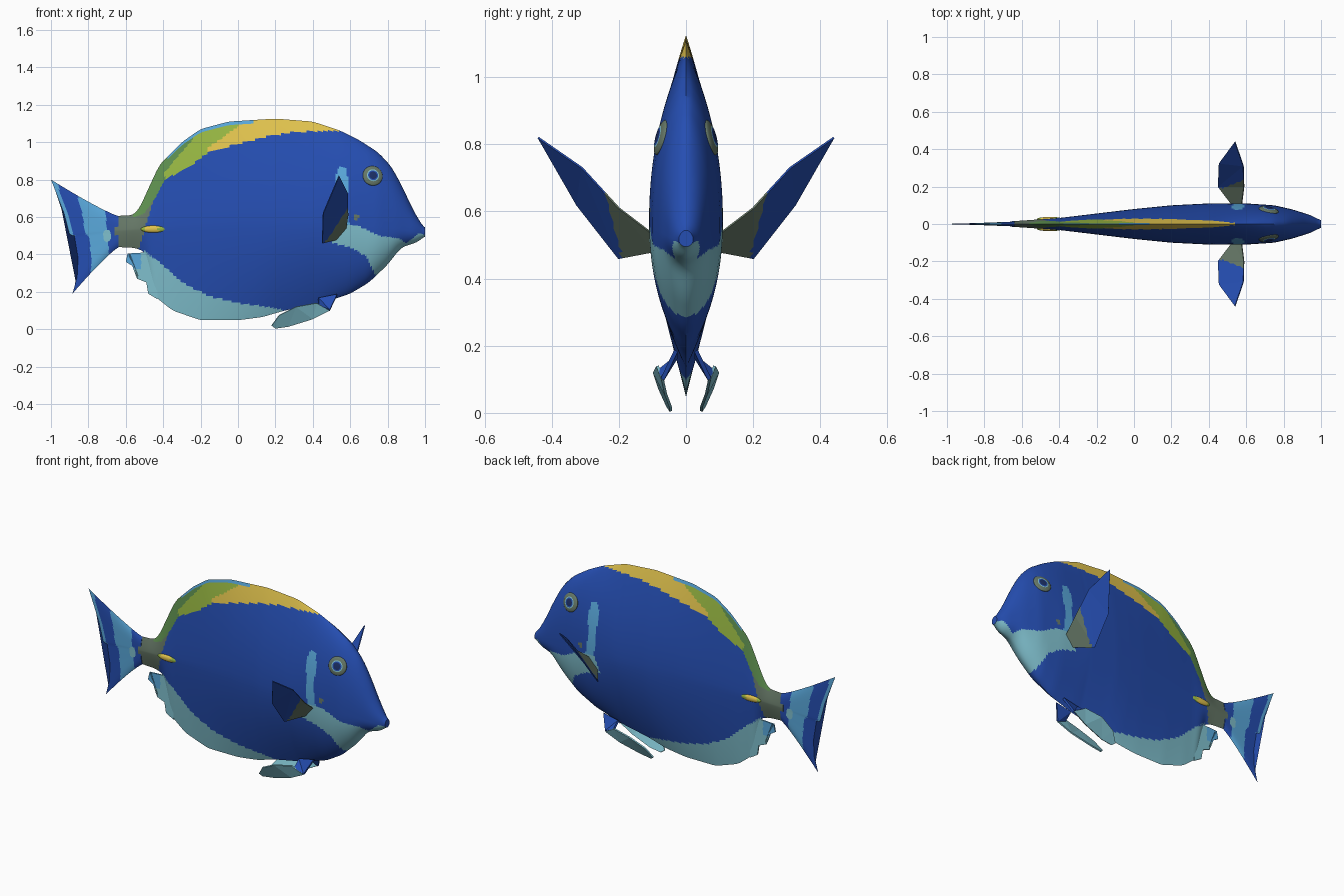
import bpy, bmesh, math
from mathutils import Vector

if "Cube" in bpy.data.objects:
    bpy.data.objects.remove(bpy.data.objects["Cube"])


def make_material(name, hexcode):
    rgb = [int(hexcode[k:k + 2], 16) / 255 for k in (0, 2, 4)]
    color = [((c + 0.055) / 1.055) ** 2.4 for c in rgb] + [1]
    mat = bpy.data.materials.new(name)
    mat.use_nodes = True
    mat.diffuse_color = color
    bsdf = mat.node_tree.nodes["Principled BSDF"]
    bsdf.inputs["Base Color"].default_value = color
    bsdf.inputs["Roughness"].default_value = 0.7
    return mat


PALETTE = [("royal blue", "254EB2"), ("yellow", "E2C44E"), ("lime green", "98B843"),
           ("leaf green", "5F9150"), ("pale teal", "80C0CE"), ("sky blue", "5AA9DC"),
           ("olive grey", "667867"), ("dark navy", "1B2F66")]
BLUE, YELLOW, LIME, GREEN, PALE, SKY, OLIVE, NAVY = range(len(PALETTE))
MATERIALS = [make_material(*entry) for entry in PALETTE]


def finish(name, bm, rule, smooth=True):
    """Turn a bmesh into an object and colour each face by a rule on its centre."""
    bmesh.ops.recalc_face_normals(bm, faces=bm.faces)
    for face in bm.faces:
        face.material_index = rule(face.calc_center_median())
        face.smooth = smooth
    mesh = bpy.data.meshes.new(name)
    bm.to_mesh(mesh)
    bm.free()
    for mat in MATERIALS:
        mesh.materials.append(mat)
    if smooth:
        mesh.set_sharp_from_angle(angle=math.radians(40))
    obj = bpy.data.objects.new(name, mesh)
    bpy.context.collection.objects.link(obj)
    return obj


def loft(name, rings, rule):
    """Skin a list of closed rings and cap both ends."""
    bm = bmesh.new()
    rows = [[bm.verts.new(p) for p in ring] for ring in rings]
    n = len(rows[0])
    for a, b in zip(rows, rows[1:]):
        for j in range(n):
            k = (j + 1) % n
            bm.faces.new((a[j], a[k], b[k], b[j]))
    bm.faces.new(rows[0])
    bm.faces.new(rows[-1])
    return finish(name, bm, rule)


def plate(name, points, rule, side=1, thickness=0.008):
    bm = bmesh.new()
    bm.faces.new([bm.verts.new((x, y * side, z)) for x, y, z in points])
    bmesh.ops.triangulate(bm, faces=bm.faces)
    bmesh.ops.subdivide_edges(bm, edges=bm.edges, cuts=7, use_grid_fill=True)
    obj = finish(name, bm, rule, smooth=False)
    mod = obj.modifiers.new("thickness", "SOLIDIFY")
    mod.thickness, mod.offset = thickness, 0


def interp(table, x):
    if x <= table[0][0]:
        return table[0][1]
    for (x0, v0), (x1, v1) in zip(table, table[1:]):
        if x <= x1:
            return v0 + (v1 - v0) * (x - x0) / (x1 - x0)
    return table[-1][1]


def soft(table, x, r=0.02):
    return sum(interp(table, x + d * r) for d in (-1, -0.5, 0, 0.5, 1)) / 5


def inside(poly, x, z):
    hit = False
    for (x0, z0), (x1, z1) in zip(poly, poly[1:] + poly[:1]):
        if (z0 > z) != (z1 > z) and x < x0 + (x1 - x0) * (z - z0) / (z1 - z0):
            hit = not hit
    return hit


# Body profile: back, belly, half width and height of the widest line
TOP = [(-0.66, 0.605), (-0.56, 0.61), (-0.53, 0.64), (-0.48, 0.75), (-0.42, 0.88), (-0.3, 1.0),
       (-0.2, 1.07), (-0.05, 1.11), (0.2, 1.126), (0.4, 1.11), (0.55, 1.06), (0.65, 1.01),
       (0.75, 0.945), (0.82, 0.87), (0.88, 0.76), (0.93, 0.65), (0.97, 0.58), (1.0, 0.535)]
BOTTOM = [(-0.66, 0.44), (-0.55, 0.435), (-0.49, 0.41), (-0.45, 0.18), (-0.35, 0.1), (-0.2, 0.048),
          (0, 0.048), (0.13, 0.065), (0.25, 0.1), (0.45, 0.14), (0.6, 0.19), (0.7, 0.25),
          (0.8, 0.345), (0.87, 0.435), (0.91, 0.45), (0.96, 0.465), (1.0, 0.5)]
WIDTH = [(-0.66, 0.014), (-0.4, 0.032), (-0.2, 0.056), (0, 0.08), (0.2, 0.1), (0.4, 0.11),
         (0.6, 0.11), (0.75, 0.1), (0.85, 0.077), (0.95, 0.045), (1.0, 0.018)]
MIDDLE = [(-0.66, 0.525), (0, 0.57), (0.6, 0.57), (0.85, 0.54), (1.0, 0.515)]


def half_width(x, s):
    head = min(1, max(0, (x - 0.4) / 0.3))
    power = interp([(-0.4, 1.4), (0.1, 1.8)], x) + 0.4 * head
    return soft(WIDTH, x) * max(0, 1 - abs(s) ** power) ** (1 - 0.4 * head)


def body_ring(x, n=72):
    mid, top, low = interp(MIDDLE, x), soft(TOP, x), soft(BOTTOM, x)
    points = []
    for k in range(n + 1):
        t = 2 * k / n - 1
        s = 0.6 * t + 0.4 * math.sin(t * math.pi / 2)
        z = mid + s * ((top - mid) if s > 0 else (mid - low))
        points.append((x, half_width(x, s), z))
    return points + [(x, -y, z) for x, y, z in points[-2:0:-1]]


# Painted regions of the body
DORSAL = [(-0.55, 0.6), (-0.5, 0.62), (-0.45, 0.69), (-0.39, 0.8), (-0.26, 0.87), (-0.15, 0.95),
          (0, 0.99), (0.15, 1.03), (0.3, 1.055), (0.55, 1.06)]
ANAL = [(-0.5, 0.42), (-0.42, 0.36), (-0.3, 0.25), (-0.15, 0.175), (0, 0.14), (0.15, 0.12), (0.25, 0.1)]
CHEEK = [(0.5, 0.46), (0.54, 0.56), (0.65, 0.55), (0.75, 0.5), (0.86, 0.485), (0.9, 0.46),
         (0.97, 0.515), (1.01, 0.5), (0.95, 0.4), (0.76, 0.2), (0.73, 0.3), (0.69, 0.385), (0.6, 0.44)]
GILL = [(0.52, 0.82), (0.545, 0.87), (0.575, 0.86), (0.59, 0.8), (0.58, 0.66), (0.6, 0.54), (0.54, 0.54)]


def body_rule(c):
    x, z = c.x, c.z
    if -0.56 < x < 0.56 and z > interp(DORSAL, x):
        if -0.38 < x < 0.08 and z > soft(TOP, x) - 0.016:
            return SKY
        if x > -0.16 + 1.4 * max(0, z - 0.97):
            return YELLOW
        return LIME if x > -0.4 + 0.85 * abs(z - 0.83) else GREEN
    if -0.5 < x < 0.25 and z < interp(ANAL, x):
        return PALE
    if inside(CHEEK, x, z):
        return PALE
    if inside(GILL, x, z):
        return SKY
    if math.hypot(x - 0.63, z - 0.6) < 0.017:
        return OLIVE
    return OLIVE if x < -0.5 + 0.3 * (z - 0.53) else BLUE


loft("body", [body_ring(-0.66 + 1.66 * i / 170) for i in range(171)], body_rule)

# Tail fin, fanning from its root to a notched trailing edge
TRAIL_X = [(0, -0.885), (0.2, -0.86), (0.35, -0.855), (0.5, -0.875), (0.53, -0.9), (0.7, -0.93), (1, -1.0)]
TRAIL_Z = [(0, 0.19), (0.2, 0.28), (0.35, 0.38), (0.5, 0.5), (0.53, 0.505), (0.7, 0.62), (1, 0.8)]


def tail_ring(u, n=50):
    points = []
    for k in range(n + 1):
        v = k / n
        x = -0.64 + (interp(TRAIL_X, v) + 0.64) * u
        root = 0.437 + 0.168 * v
        z = root + (interp(TRAIL_Z, v) - root) * u ** 1.15
        points.append((x, (0.013 - 0.011 * u) * (1 - (2 * v - 1) ** 4), z))
    return points + [(x, -y, z) for x, y, z in points[-2:0:-1]]


def tail_rule(c):
    if math.hypot((c.x + 0.7) * 1.5, c.z - 0.5) < 0.033:
        return PALE
    edge = interp([(z, x) for (_, x), (_, z) in zip(TRAIL_X, TRAIL_Z)], c.z)
    u = (c.x + 0.64) / (edge + 0.64)
    if c.z > 0.5 and u > 0.93:
        return SKY
    return SKY if 0.23 < u < 0.67 else BLUE


loft("tail_fin", [tail_ring(i / 40) for i in range(41)], tail_rule)

# Ragged rear of the anal fin
plate("anal_fin_rear", [(x, 0, z) for x, z in [
    (-0.43, 0.36), (-0.5, 0.41), (-0.59, 0.405), (-0.6, 0.36), (-0.55, 0.33), (-0.54, 0.27),
    (-0.49, 0.25), (-0.48, 0.19), (-0.43, 0.16)]],
    lambda c: SKY if c.x < -0.52 and c.z > 0.325 else PALE)

# Side fins, belly fins, tail spines and eyes, mirrored
for side, word in ((1, "left"), (-1, "right")):
    plate(word + "_pectoral_fin", [
        (0.53, 0.095, 0.48), (0.45, 0.2, 0.46), (0.455, 0.325, 0.62), (0.54, 0.44, 0.82),
        (0.585, 0.31, 0.73), (0.588, 0.2, 0.61), (0.575, 0.095, 0.53)],
        lambda c: OLIVE if abs(c.y) + 0.4 * (0.59 - c.x) < 0.24 else BLUE, side, 0.006)

    plate(word + "_pelvic_fin_base", [
        (0.43, 0.03, 0.165), (0.53, 0.03, 0.185), (0.49, 0.07, 0.1), (0.43, 0.08, 0.125)],
        lambda c: BLUE, side, 0.012)
    plate(word + "_pelvic_fin", [
        (0.49, 0.07, 0.1), (0.42, 0.085, 0.14), (0.31, 0.095, 0.12), (0.22, 0.08, 0.075),
        (0.18, 0.055, 0.02), (0.2, 0.045, 0.005), (0.27, 0.045, 0.015), (0.4, 0.06, 0.055)],
        lambda c: PALE, side)

    bm = bmesh.new()
    bmesh.ops.create_uvsphere(bm, u_segments=24, v_segments=12, radius=1)
    for v in bm.verts:
        v.co = (-0.45 + 0.07 * v.co.x, side * (0.026 + 0.012 * v.co.y), 0.535 + 0.019 * v.co.z)
    finish(word + "_tail_spine", bm,
           lambda c: YELLOW if -0.5 < c.x < -0.425 else LIME)

    bm = bmesh.new()
    bmesh.ops.create_uvsphere(bm, u_segments=32, v_segments=24, radius=0.054)
    bmesh.ops.scale(bm, vec=(1, 1, 0.25), verts=bm.verts)

    def eye_rule(c):
        r = math.hypot(c.x, c.y)
        return NAVY if r < 0.018 else BLUE if r < 0.025 else PALE if r < 0.032 else OLIVE

    eye = finish(word + "_eye", bm, eye_rule)
    eye_x, eye_z = 0.72, 0.82
    mid = interp(MIDDLE, eye_x)
    s = (eye_z - mid) / (soft(TOP, eye_x) - mid)
    eye.location = (eye_x, side * (half_width(eye_x, s) - 0.002), eye_z)
    eye.rotation_euler = Vector((0.2, side, 0.27)).to_track_quat("Z", "Y").to_euler()
